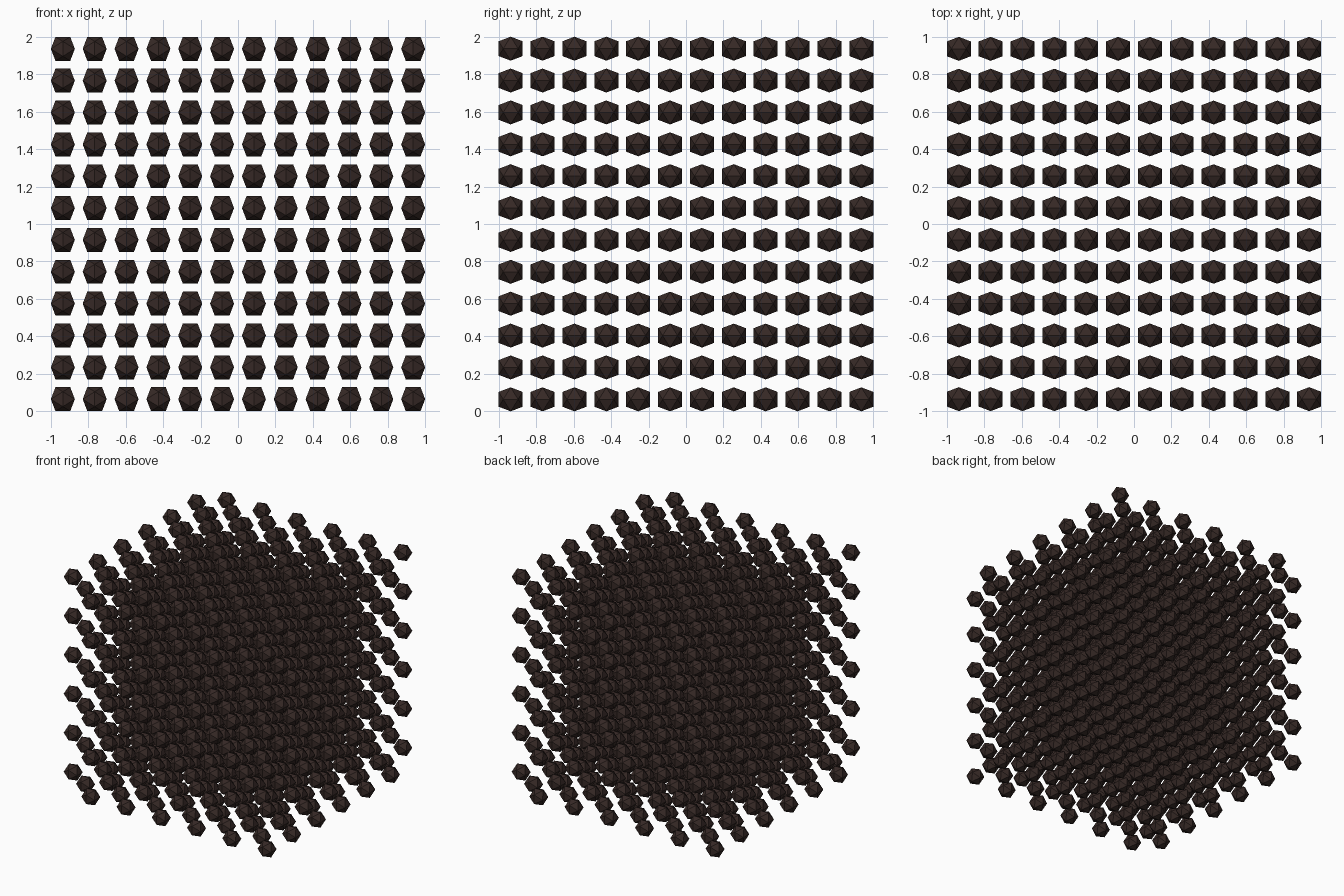
import bpy, bmesh
from mathutils import Vector

if "Cube" in bpy.data.objects:
    bpy.data.objects.remove(bpy.data.objects["Cube"])

HALF = 0.064                      # half extent of one bead along each axis
STEP = (2 - 2 * HALF) / 11        # 12 lattice sites per side
CELLS = 6                         # repeating cells per side
PHI = (1 + 5 ** 0.5) / 2


def add_bead(bm, centre):
    """Icosahedron with its two-fold axes along x, y and z."""
    a, b = HALF, HALF / PHI
    verts = []
    for s in (a, -a):
        for t in (b, -b):
            for p in ((t, 0, s), (s, t, 0), (0, s, t)):
                verts.append(bm.verts.new(centre + Vector(p)))
    bmesh.ops.convex_hull(bm, input=verts)


# unit cell: alternate corners of a small cube
bm = bmesh.new()
for site in ((1, 0, 0), (0, 1, 0), (0, 0, 1), (1, 1, 1)):
    add_bead(bm, Vector(site) * STEP)
bmesh.ops.recalc_face_normals(bm, faces=bm.faces)
mesh = bpy.data.meshes.new("bead_lattice")
bm.to_mesh(mesh)
bm.free()

lattice = bpy.data.objects.new("bead_lattice", mesh)
bpy.context.collection.objects.link(lattice)
lattice.location = (HALF - 1, HALF - 1, HALF)

# repeat the cell along all three axes
for axis in range(3):
    mod = lattice.modifiers.new("repeat_" + "xyz"[axis], 'ARRAY')
    mod.count = CELLS
    mod.use_relative_offset = False
    mod.use_constant_offset = True
    offset = [0, 0, 0]
    offset[axis] = 2 * STEP
    mod.constant_offset_displace = offset

# dark brown colour
mat = bpy.data.materials.new("dark_brown")
mat.diffuse_color = (0.037, 0.022, 0.019, 1)
mat.use_nodes = True
mat.node_tree.nodes["Principled BSDF"].inputs["Base Color"].default_value = mat.diffuse_color
mesh.materials.append(mat)
